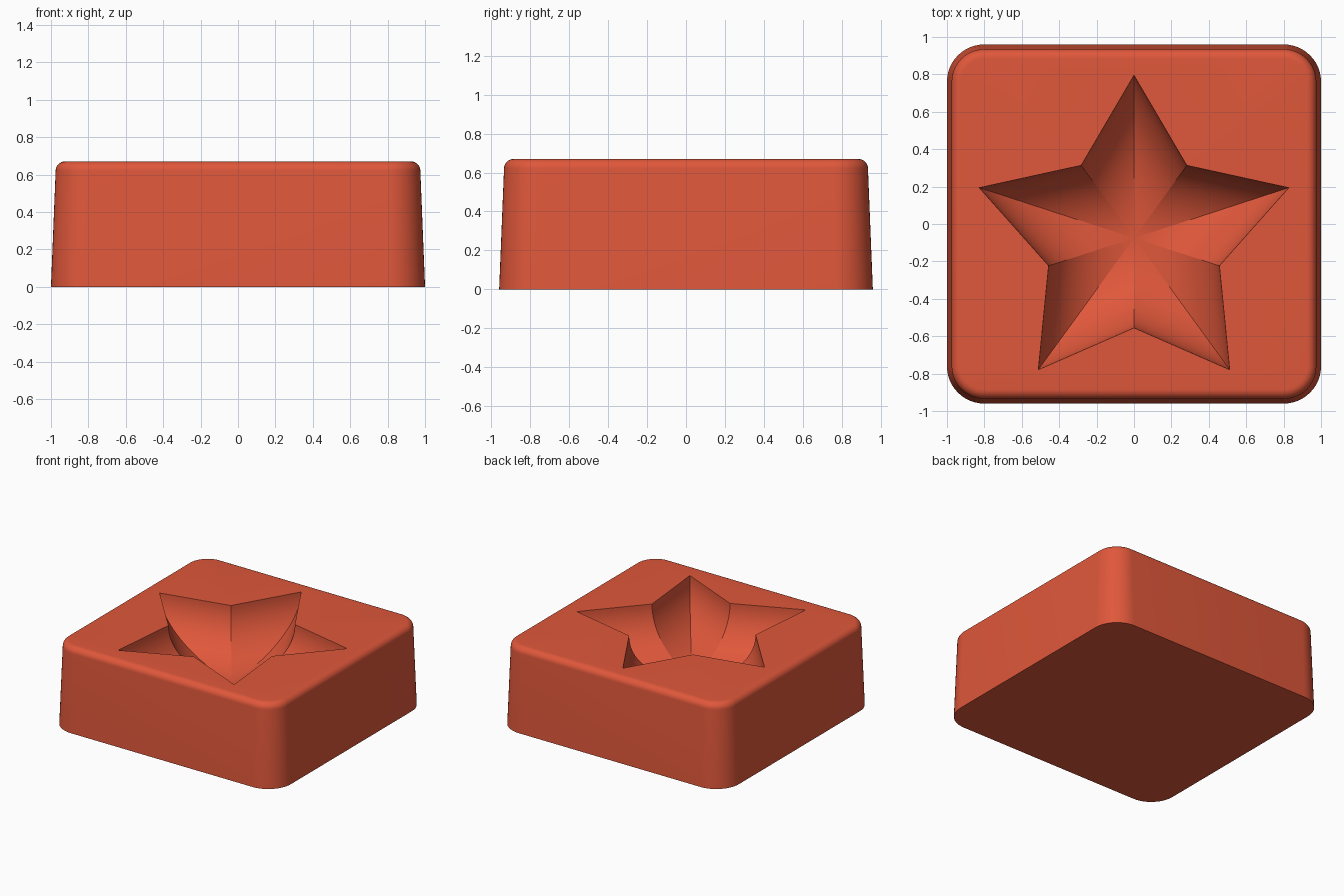
import bpy
import bmesh
from math import sin, cos, pi

if "Cube" in bpy.data.objects:
    bpy.data.objects.remove(bpy.data.objects["Cube"], do_unlink=True)

HALF_X, HALF_Y, HEIGHT = 1.0, 0.96, 0.67
CORNER, FILLET, DRAFT = 0.2, 0.05, 0.025
STAR_Y, TIP, NOTCH, DEPTH = -0.075, 0.87, 0.48, 0.39

clay = bpy.data.materials.new("terracotta red")
clay.use_nodes = True
colour = (0.74, 0.096, 0.043, 1)
clay.diffuse_color = colour
clay.node_tree.nodes["Principled BSDF"].inputs["Base Color"].default_value = colour

bm = bmesh.new()


def rounded_ring(inset, z, steps=12):
    """Rounded rectangle whose corner centres stay fixed."""
    ring, r = [], CORNER - inset
    for i, (sx, sy) in enumerate([(1, 1), (-1, 1), (-1, -1), (1, -1)]):
        for k in range(steps + 1):
            a = (i + k / steps) * pi / 2
            ring.append(bm.verts.new((sx * (HALF_X - CORNER) + r * cos(a),
                                      sy * (HALF_Y - CORNER) + r * sin(a), z)))
    return ring


def star_ring(scale, z):
    """Five-pointed star with one tip towards +y."""
    ring = []
    for i in range(10):
        a, r = pi / 2 + i * pi / 5, scale * (NOTCH if i % 2 else TIP)
        ring.append(bm.verts.new((r * cos(a), STAR_Y + r * sin(a), z)))
    return ring


def bridge(a, b):
    for i in range(len(a)):
        j = (i + 1) % len(a)
        bm.faces.new((a[i], a[j], b[j], b[i]))


def loop_edges(ring):
    edges = []
    for i, v in enumerate(ring):
        pair = (v, ring[(i + 1) % len(ring)])
        edges.append(bm.edges.get(pair) or bm.edges.new(pair))
    return edges


# Drafted outer wall and rounded top edge
profile = [(0, 0)]
for k in range(9):
    a = k / 8 * pi / 2
    profile.append((DRAFT + FILLET * (1 - cos(a)), HEIGHT - FILLET * (1 - sin(a))))
rings = [rounded_ring(inset, z) for inset, z in profile]
for lower, upper in zip(rings, rings[1:]):
    bridge(lower, upper)
bm.faces.new(rings[0][::-1])

# Curved star hollow with crisp creases running to its centre
STEPS = 28
hollow = [star_ring(cos(k / STEPS * pi / 2), HEIGHT - DEPTH * sin(k / STEPS * pi / 2))
          for k in range(STEPS)]
for upper, lower in zip(hollow, hollow[1:]):
    bridge(upper, lower)
    for a, b in zip(upper, lower):
        bm.edges.get((a, b)).smooth = False
centre = bm.verts.new((0, STAR_Y, HEIGHT - DEPTH))
for i in range(10):
    bm.faces.new((hollow[-1][i], hollow[-1][(i + 1) % 10], centre))
    bm.edges.get((hollow[-1][i], centre)).smooth = False

# Flat top between the outer edge and the star rim
bmesh.ops.triangle_fill(bm, use_beauty=True, normal=(0, 0, 1),
                        edges=loop_edges(rings[-1]) + loop_edges(hollow[0]))
bmesh.ops.recalc_face_normals(bm, faces=bm.faces)

mesh = bpy.data.meshes.new("star_mould_block")
bm.to_mesh(mesh)
bm.free()
mesh.materials.append(clay)
block = bpy.data.objects.new("star_mould_block", mesh)
bpy.context.collection.objects.link(block)
bpy.ops.object.select_all(action="DESELECT")
block.select_set(True)
bpy.context.view_layer.objects.active = block
bpy.ops.object.shade_smooth_by_angle(angle=pi / 6, keep_sharp_edges=True)
